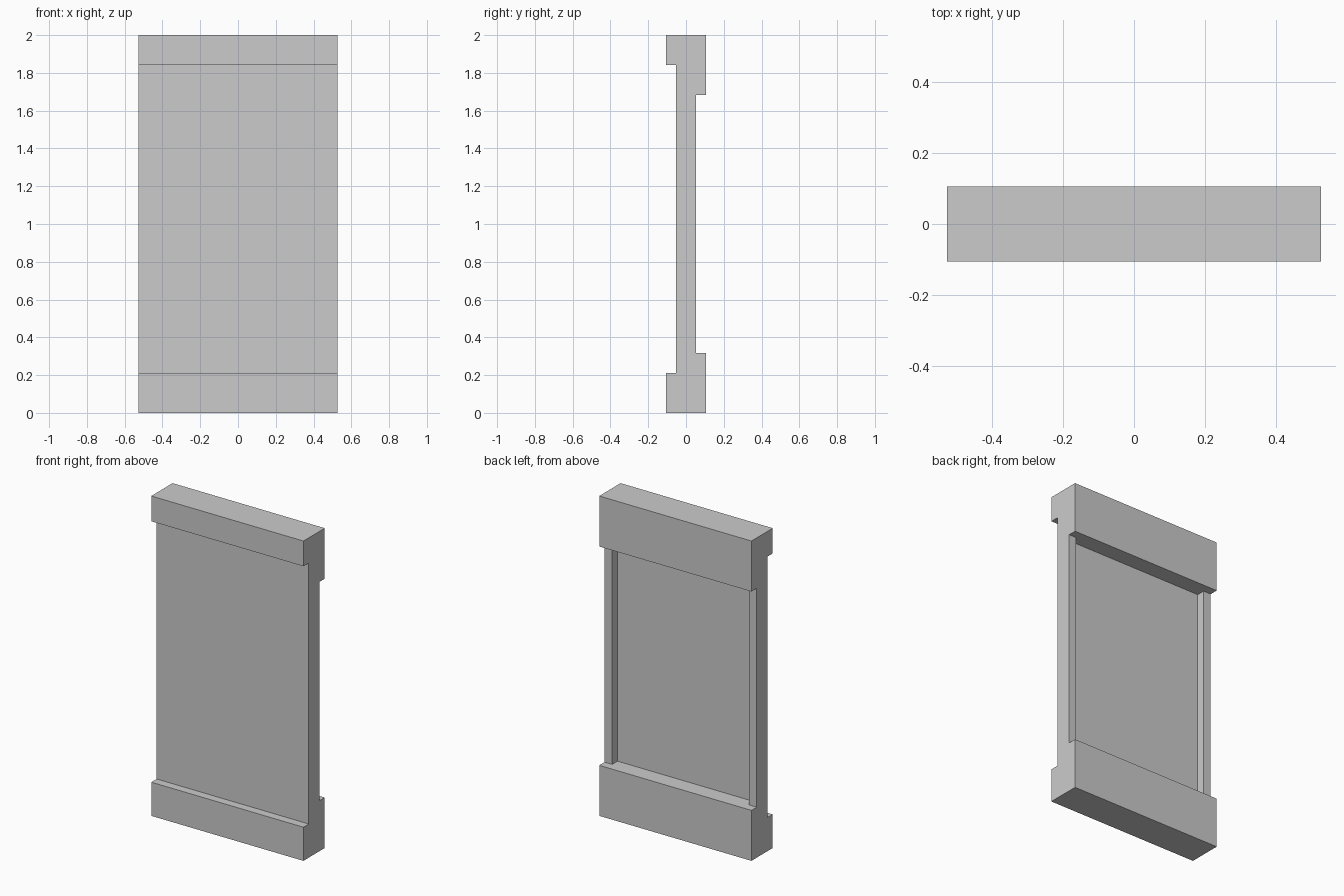
import bpy, bmesh
from mathutils import Vector

if "Cube" in bpy.data.objects:
    bpy.data.objects.remove(bpy.data.objects["Cube"])

U = 2 / 38            # module: every size is a whole number of these
HALF_W = 10 * U       # half width of the panel
STILE = 1 * U         # width of the upright strips on the back

# Side profile (y, z) in modules: front rails are shorter than the back rails
PROFILE = [(-2, 0), (2, 0), (2, 6), (1, 6), (1, 32), (2, 32),
           (2, 38), (-2, 38), (-2, 35), (-1, 35), (-1, 4), (-2, 4)]

bm = bmesh.new()

# Wall body with top and bottom rails: profile swept across the width
verts = [bm.verts.new((-HALF_W, y * U, z * U)) for y, z in PROFILE]
cap = bm.faces.new(verts)
swept = bmesh.ops.extrude_face_region(bm, geom=[cap], use_keep_orig=True)
bmesh.ops.translate(bm, vec=(2 * HALF_W, 0, 0),
                    verts=[g for g in swept["geom"] if isinstance(g, bmesh.types.BMVert)])
bmesh.ops.recalc_face_normals(bm, faces=bm.faces)


def back_face():
    """Middle face of the back, between the rails."""
    target = Vector((0, U, 19 * U))
    return min(bm.faces, key=lambda f: (f.calc_center_median() - target).length)


# Split off the two back stiles
for side in (-1, 1):
    f = min((f for f in bm.faces if f.normal.y > 0.9
             and abs(f.calc_center_median().y - U) < 1e-4), key=lambda f: -f.calc_area())
    bmesh.ops.bisect_plane(bm, geom=[f] + list(f.edges) + list(f.verts),
                           plane_co=(side * (HALF_W - STILE), 0, 0), plane_no=(1, 0, 0))

# Recess the back field between stiles and rails
recess = bmesh.ops.extrude_discrete_faces(bm, faces=[back_face()])
bmesh.ops.translate(bm, vec=(0, -U, 0), verts=list(recess["faces"][0].verts))
bmesh.ops.remove_doubles(bm, verts=bm.verts, dist=1e-5)
bmesh.ops.recalc_face_normals(bm, faces=bm.faces)

mesh = bpy.data.meshes.new("wall_panel")
bm.to_mesh(mesh)
bm.free()
bpy.context.collection.objects.link(bpy.data.objects.new("wall_panel", mesh))
